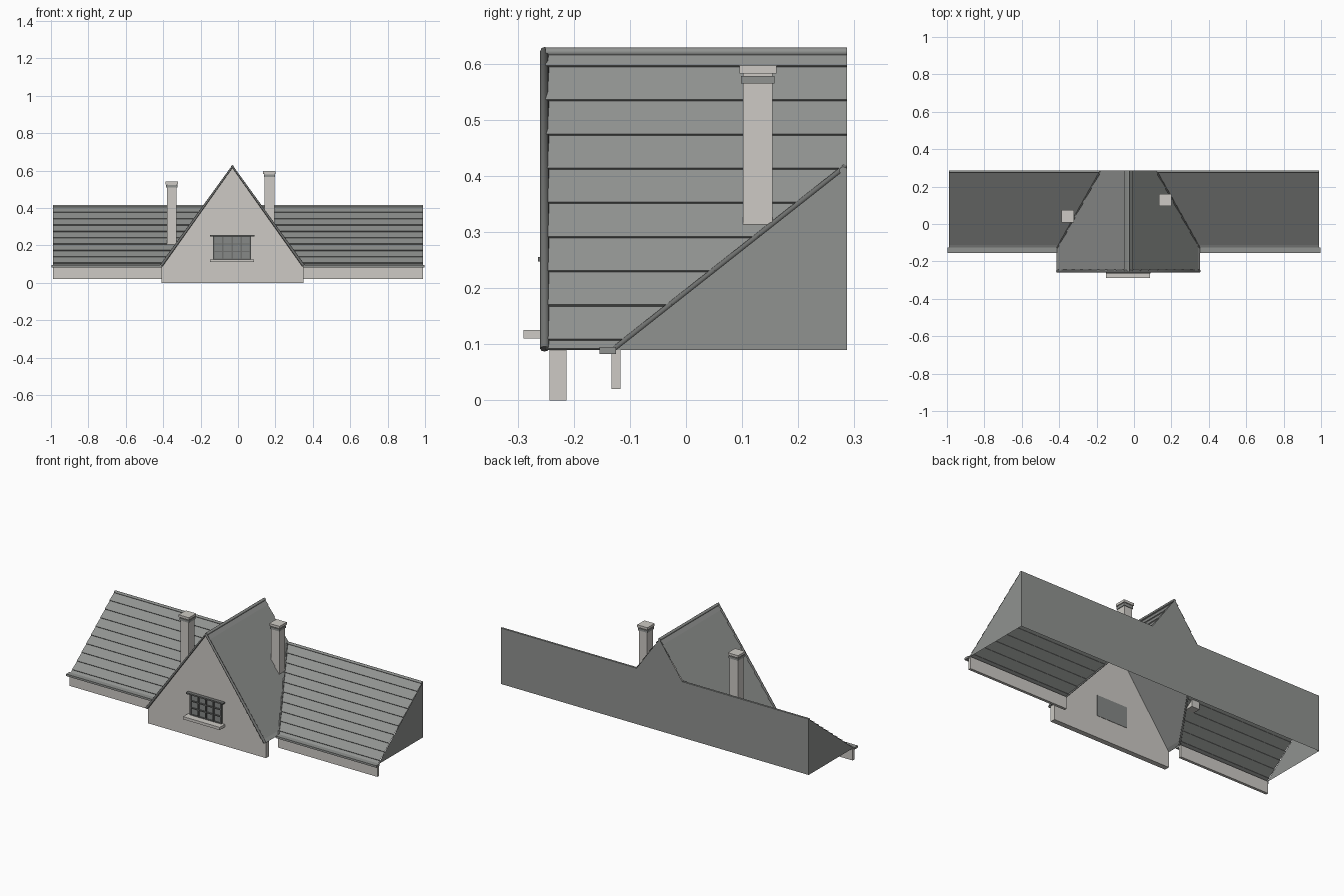
import bpy, bmesh, math
from mathutils import Vector

if "Cube" in bpy.data.objects:
    bpy.data.objects.remove(bpy.data.objects["Cube"])


def material(name, rgb):
    m = bpy.data.materials.new(name)
    m.use_nodes = True
    m.diffuse_color = (*rgb, 1)
    m.node_tree.nodes["Principled BSDF"].inputs["Base Color"].default_value = (*rgb, 1)
    return m


PLASTER = material("warm grey plaster", (0.61, 0.59, 0.555))
ROOF = material("grey roof tile", (0.28, 0.29, 0.28))
TRIM = material("dark grey trim", (0.16, 0.165, 0.16))
GLASS = material("grey glass", (0.24, 0.25, 0.245))


def mesh_object(name, polygons, mat):
    bm = bmesh.new()
    for poly in polygons:
        bm.faces.new([bm.verts.new(p) for p in poly])
    bmesh.ops.remove_doubles(bm, verts=bm.verts, dist=0.0001)
    me = bpy.data.meshes.new(name)
    bm.to_mesh(me)
    bm.free()
    me.materials.append(mat)
    ob = bpy.data.objects.new(name, me)
    bpy.context.collection.objects.link(ob)
    return ob


def box(name, xs, ys, zs, mat):
    bm = bmesh.new()
    bmesh.ops.create_cube(bm, size=1)
    for v in bm.verts:
        v.co = [(r[0] + r[1]) / 2 + c * (r[1] - r[0]) for r, c in zip((xs, ys, zs), v.co)]
    me = bpy.data.meshes.new(name)
    bm.to_mesh(me)
    bm.free()
    me.materials.append(mat)
    ob = bpy.data.objects.new(name, me)
    bpy.context.collection.objects.link(ob)
    return ob


def tube(name, points, radius, mat):
    cu = bpy.data.curves.new(name, 'CURVE')
    cu.dimensions = '3D'
    cu.bevel_depth = radius
    cu.bevel_resolution = 2
    cu.use_fill_caps = True
    sp = cu.splines.new('POLY')
    sp.points.add(len(points) - 1)
    for p, co in zip(sp.points, points):
        p.co = (*co, 1)
    cu.materials.append(mat)
    ob = bpy.data.objects.new(name, cu)
    bpy.context.collection.objects.link(ob)
    return ob


# Key dimensions
EAVE, TOP, APEX = 0.09, 0.415, 0.622
Y_EAVE, Y_BACK, Y_GABLE = -0.125, 0.287, -0.25
MID, HALF, END = -0.03, 0.38, 0.99
LIFT = 0.005


def gable_half(z):
    return HALF * (APEX - z) / (APEX - EAVE)


def valley_y(z):
    return min(Y_BACK, Y_EAVE + (Y_BACK - Y_EAVE) * (z - EAVE) / (TOP - EAVE))


def courses(name, levels, start, stop, normal):
    """Lapped tile courses between two edge lines given as functions of height."""
    polys = []
    for lo, hi in zip(levels, levels[1:]):
        zs = [lo] + ([TOP] if lo < TOP < hi else []) + [hi]
        off = [normal * LIFT * (hi - z) / (hi - lo) for z in zs]
        a = [Vector(start(z)) + o for z, o in zip(zs, off)]
        b = [Vector(stop(z)) + o for z, o in zip(zs, off)]
        polys.append(a + b[::-1])
        polys.append([start(lo), stop(lo), b[0], a[0]])
    return mesh_object(name, polys, ROOF)


main_levels = [EAVE] + [EAVE + 0.0135 + 0.0339 * i for i in range(10)] + [TOP]
gable_levels = [EAVE] + [0.107 + 0.0609 * i for i in range(9)] + [APEX]
main_normal = Vector((0, EAVE - TOP, Y_BACK - Y_EAVE)).normalized()

for side, word in ((-1, "right"), (1, "left")):
    # Main roof slope, clipped along the valley
    courses(f"{word}_main_roof", main_levels,
            lambda z: (side * END, valley_y(z), z),
            lambda z: (MID + side * gable_half(z), valley_y(z), z), main_normal)
    # Gable roof slope
    courses(f"{word}_gable_roof", gable_levels,
            lambda z: (MID + side * gable_half(z), Y_GABLE, z),
            lambda z: (MID + side * gable_half(z), valley_y(z), z),
            Vector((side * (APEX - EAVE), 0, HALF)).normalized())
    # Triangular end of the main roof
    mesh_object(f"{word}_roof_end", [[(side * END, Y_EAVE, EAVE), (side * END, Y_BACK, EAVE),
                                      (side * END, Y_BACK, TOP)]], ROOF)
    # Valley flashing and ridge cap
    tube(f"{word}_valley", [(MID + side * gable_half(z), valley_y(z) - 0.003, z + 0.002)
                            for z in (EAVE, TOP)], 0.005, TRIM)
    tube(f"{word}_main_ridge", [(side * END, Y_BACK - 0.007, TOP - 0.005),
                                (MID + side * gable_half(TOP), Y_BACK - 0.007, TOP - 0.005)],
         0.007, ROOF)
    # Eave board and low wall below it
    xs = sorted((side * 0.998, MID + side * HALF))
    box(f"{word}_eave", xs, (-0.154, -0.125), (0.083, 0.095), ROOF)
    xs = sorted((side * END, MID + side * HALF))
    box(f"{word}_low_wall", xs, (-0.133, -0.117), (0.02, 0.09), PLASTER)

# Flat back of the roofs
half = gable_half(TOP)
back = [(-END, EAVE), (END, EAVE), (END, TOP), (MID + half, TOP), (MID, APEX),
        (MID - half, TOP), (-END, TOP)]
mesh_object("back_wall", [[(x, Y_BACK, z) for x, z in back]], ROOF)

# Gable ridge cap and front verge
tube("gable_ridge", [(MID, Y_GABLE, APEX - 0.001), (MID, Y_BACK, APEX - 0.001)], 0.008, ROOF)
tube("gable_verge", [(MID - HALF, -0.252, EAVE + 0.002), (MID, -0.252, APEX),
                     (MID + HALF, -0.252, EAVE + 0.002)], 0.008, TRIM)

# Gable front wall
profile = [(MID - HALF, 0), (MID + HALF, 0), (MID + HALF, EAVE),
           (MID, APEX - 0.005), (MID - HALF, EAVE)]
front = [(x, -0.243, z) for x, z in profile]
rear = [(x, -0.213, z) for x, z in profile]
sides = [[front[i], rear[i], rear[i - 1], front[i - 1]] for i in range(len(front))]
mesh_object("gable_wall", [front, rear[::-1]] + sides, PLASTER)

# Window: glass, frame bars, lintel and sill
X0, X1, Z0, Z1 = -0.13, 0.066, 0.127, 0.248
box("window_glass", (X0, X1), (-0.246, -0.211), (Z0, Z1), GLASS)
for i in range(5):
    x = X0 + (X1 - X0) * i / 4
    box("window_upright", (x - 0.004, x + 0.004), (-0.253, -0.244), (Z0, Z1), TRIM)
for i in range(4):
    z = Z0 + (Z1 - Z0) * i / 3
    box("window_crossbar", (X0, X1), (-0.252, -0.244), (z - 0.003, z + 0.003), TRIM)
box("window_lintel", (-0.15, 0.087), (-0.264, -0.243), (0.248, 0.256), TRIM)
box("window_sill", (-0.15, 0.085), (-0.29, -0.24), (0.11, 0.126), PLASTER)


# Chimneys: shaft, grey band and cap
def chimney(name, x, y, bottom, top):
    for part, r, lo, hi, mat in (("shaft", 0.026, bottom, top - 0.01, PLASTER),
                                 ("band", 0.03, top - 0.032, top - 0.019, ROOF),
                                 ("cap", 0.033, top - 0.014, top, PLASTER)):
        box(f"{name}_{part}", (x - r, x + r), (y - r, y + r), (lo, hi), mat)


chimney("left_chimney", 0.168, 0.128, 0.29, 0.597)
chimney("right_chimney", -0.354, 0.041, 0.205, 0.541)
